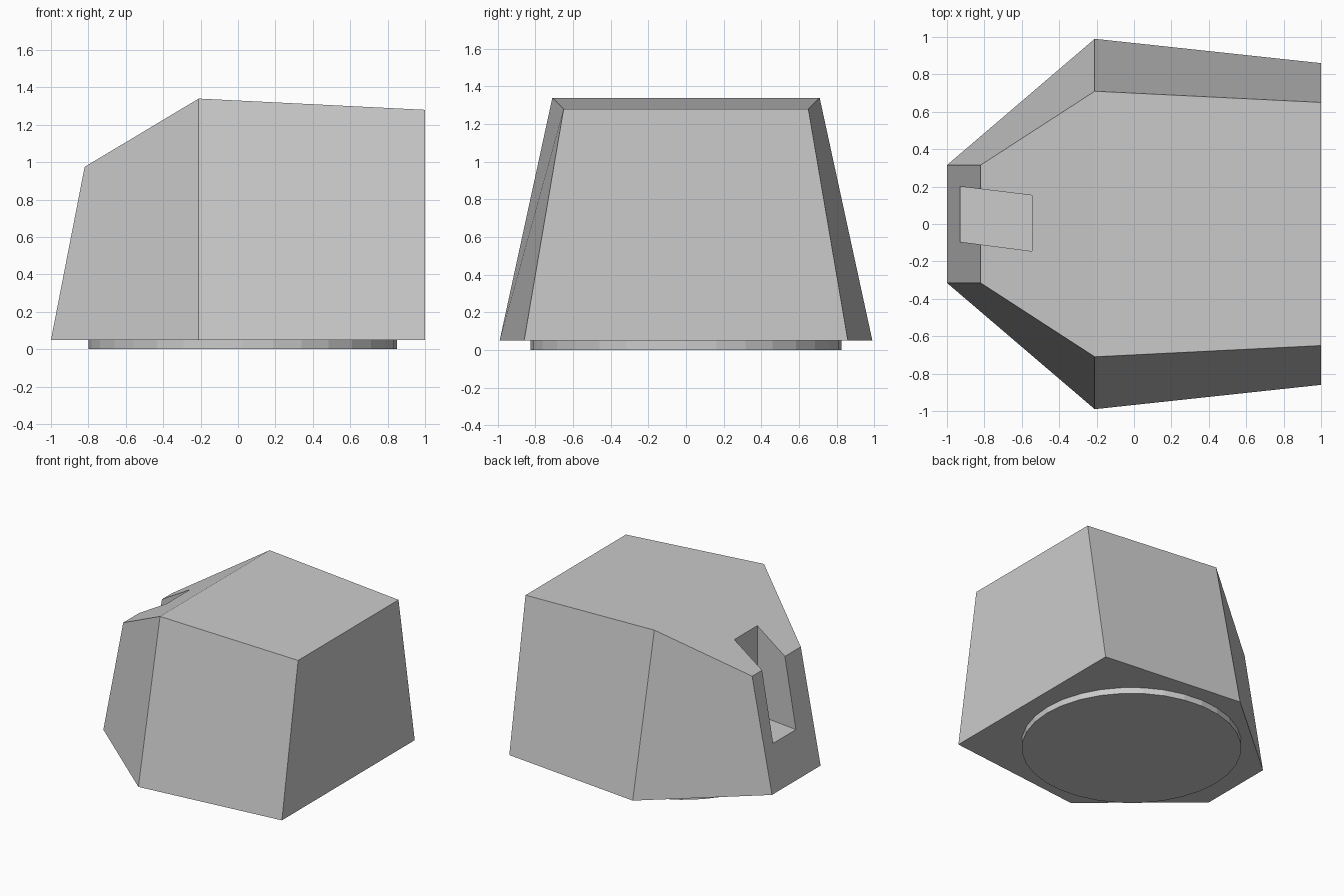
import bpy, bmesh

if "Cube" in bpy.data.objects:
    bpy.data.objects.remove(bpy.data.objects["Cube"])


def prism(name, bottom, top):
    """Solid between two matching counter-clockwise rings."""
    bm = bmesh.new()
    low = [bm.verts.new(p) for p in bottom]
    high = [bm.verts.new(p) for p in top]
    n = len(low)
    for i in range(n):
        j = (i + 1) % n
        bm.faces.new((low[i], low[j], high[j], high[i]))
    bm.faces.new(low[::-1])
    if n == 6:
        # folded roof: steep quad at the left, shallow quad at the right
        bm.faces.new((high[0], high[1], high[4], high[5]))
        bm.faces.new((high[1], high[2], high[3], high[4]))
    else:
        bm.faces.new(high)
    bmesh.ops.recalc_face_normals(bm, faces=bm.faces)
    mesh = bpy.data.meshes.new(name)
    bm.to_mesh(mesh)
    bm.free()
    obj = bpy.data.objects.new(name, mesh)
    bpy.context.collection.objects.link(obj)
    return obj


def mirrored(half):
    """Complete a ring from its -y half."""
    return half + [(x, -y, z) for x, y, z in reversed(half)]


# Tapered six-sided body with a folded roof
body = prism("body",
             mirrored([(-1, -0.315, 0.05), (-0.21, -0.99, 0.05), (1, -0.86, 0.05)]),
             mirrored([(-0.82, -0.315, 0.975), (-0.21, -0.71, 1.34), (1, -0.65, 1.28)]))

# Slightly skewed slot through the narrow end
slot = [(-1.1, -0.073), (-0.545, -0.145), (-0.545, 0.153), (-1.1, 0.221)]
cutter = prism("slot_cutter", [(x, y, 0.41) for x, y in slot],
               [(x, y, 1.6) for x, y in slot])
cut = body.modifiers.new("slot", 'BOOLEAN')
cut.operation = 'DIFFERENCE'
cut.solver = 'EXACT'
cut.object = cutter
bpy.context.view_layer.objects.active = body
bpy.ops.object.modifier_apply(modifier=cut.name)
bpy.data.objects.remove(cutter)

# Round foot under the body
bpy.ops.mesh.primitive_cylinder_add(vertices=32, radius=0.825, depth=0.05,
                                    location=(0.025, 0, 0.025))
bpy.context.object.name = "round_base"
